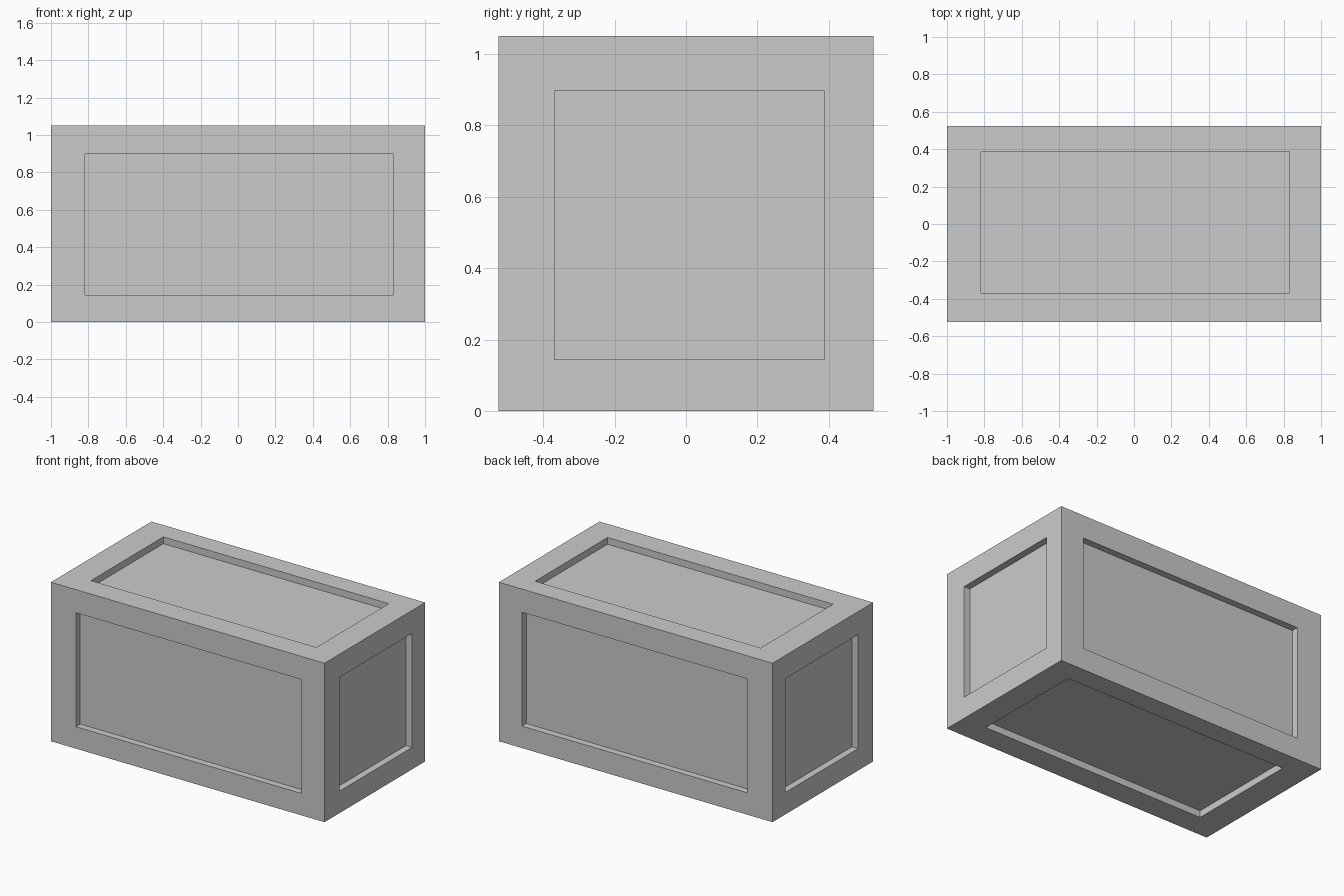
import bpy, bmesh
from mathutils import Vector

if "Cube" in bpy.data.objects:
    bpy.data.objects.remove(bpy.data.objects["Cube"])

LO, HI = Vector((-1, -0.525, 0)), Vector((1, 0.525, 1.05))             # outer box
PLO, PHI = Vector((-0.817, -0.368, 0.145)), Vector((0.831, 0.388, 0.897))  # panel openings
DEPTH = 0.045

# Outer crate body
bm = bmesh.new()
bmesh.ops.create_cube(bm, size=1)
for v in bm.verts:
    v.co = Vector([HI[i] if v.co[i] > 0 else LO[i] for i in range(3)])
bm.normal_update()

# Recessed panel on each of the six sides
for face in list(bm.faces):
    normal = face.normal.copy()
    axis = max(range(3), key=lambda i: abs(normal[i]))
    centre = face.calc_center_median()
    bmesh.ops.inset_individual(bm, faces=[face], thickness=0.1, depth=0)
    for v in face.verts:
        for i in range(3):
            if i != axis:
                v.co[i] = PHI[i] if v.co[i] > centre[i] else PLO[i]
    bmesh.ops.inset_individual(bm, faces=[face], thickness=0, depth=0)
    for v in face.verts:
        v.co -= normal * DEPTH

bmesh.ops.recalc_face_normals(bm, faces=bm.faces)
mesh = bpy.data.meshes.new("crate")
bm.to_mesh(mesh)
bm.free()
crate = bpy.data.objects.new("crate", mesh)
bpy.context.collection.objects.link(crate)
